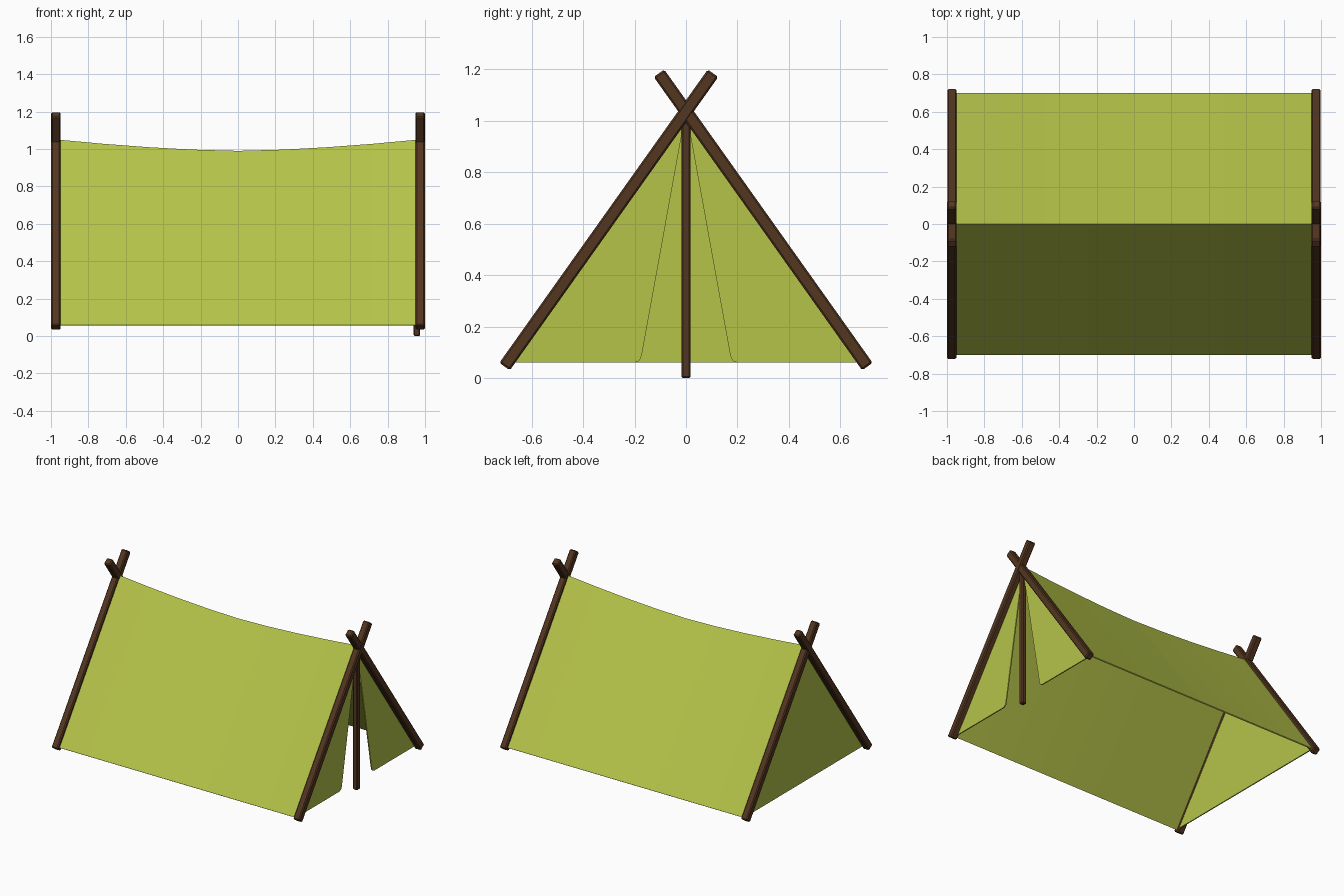
import bpy
import bmesh
from mathutils import Vector

if "Cube" in bpy.data.objects:
    bpy.data.objects.remove(bpy.data.objects["Cube"])


def material(name, color):
    m = bpy.data.materials.new(name)
    m.diffuse_color = (*color, 1)
    m.use_nodes = True
    m.node_tree.nodes["Principled BSDF"].inputs["Base Color"].default_value = m.diffuse_color
    return m


CLOTH = material("canvas", (0.46, 0.55, 0.066))
WOOD = material("wood", (0.088, 0.037, 0.015))


def make_object(name, verts, faces, mat):
    me = bpy.data.meshes.new(name)
    me.from_pydata(verts, [], faces)
    me.materials.append(mat)
    ob = bpy.data.objects.new(name, me)
    bpy.context.collection.objects.link(ob)
    return ob


def pole(name, a, b, width, bevel):
    """Square timber with chamfered edges running from a to b."""
    a, b = Vector(a), Vector(b)
    along = (b - a).normalized()
    side = Vector((1, 0, 0))
    other = along.cross(side)
    h = width / 2
    corners = [(-h, -h), (h, -h), (h, h), (-h, h)]
    verts = [p + side * u + other * v for p in (a, b) for u, v in corners]
    faces = [(3, 2, 1, 0), (4, 5, 6, 7)]
    faces += [(i, (i + 1) % 4, (i + 1) % 4 + 4, i + 4) for i in range(4)]
    ob = make_object(name, verts, faces, WOOD)
    bm = bmesh.new()
    bm.from_mesh(ob.data)
    bmesh.ops.recalc_face_normals(bm, faces=bm.faces)
    bm.to_mesh(ob.data)
    bm.free()
    mod = ob.modifiers.new("chamfer", "BEVEL")
    mod.width = bevel
    mod.segments = 1


def panel(name, outline, x):
    """Flat piece of cloth in the end plane at x."""
    ob = make_object(name, [(x, y, z) for y, z in outline],
                     [tuple(range(len(outline)))], CLOTH)
    mod = ob.modifiers.new("thickness", "SOLIDIFY")
    mod.thickness = 0.008
    mod.offset = 0


# Crossed poles at both ends
for end, sx in (("left", -1), ("right", 1)):
    for side, sy, x in (("front", -1, 0.975), ("back", 1, 0.973)):
        pole(f"{end}_{side}_pole", (sx * x, sy * 0.705, 0.045),
             (sx * x, -sy * 0.105, 1.185), 0.05, 0.007)

# Upright post in the doorway
pole("door_post", (0.956, 0, 0), (0.956, 0, 1.02), 0.036, 0.006)

# Roof cloth with a sagging ridge
HALF, STEPS = 0.962, 8
verts, faces = [], []
for i in range(STEPS + 1):
    t = 2 * i / STEPS - 1
    x = HALF * t
    ridge = 0.99 + 0.06 * abs(t) ** 1.6
    verts += [(x, -0.70, 0.06), (x, 0, ridge), (x, 0.70, 0.06)]
for i in range(STEPS):
    for j in range(2):
        k = 3 * i + j
        faces.append((k, k + 3, k + 4, k + 1))
roof = make_object("roof_cloth", verts, faces, CLOTH)
mod = roof.modifiers.new("thickness", "SOLIDIFY")
mod.thickness = 0.008
mod.offset = -1

# Closed end wall
panel("end_wall", [(-0.692, 0.06), (0, 1.038), (0.692, 0.06)], -0.955)

# Door flaps with rounded lower corners
flap = [(0.692, 0.06), (0.20, 0.06), (0.184, 0.066), (0.176, 0.076),
        (0.171, 0.095), (0.012, 0.97), (0, 1.038)]
for side, s in (("front", -1), ("back", 1)):
    panel(f"{side}_door_flap", [(s * y, z) for y, z in flap], 0.955)
